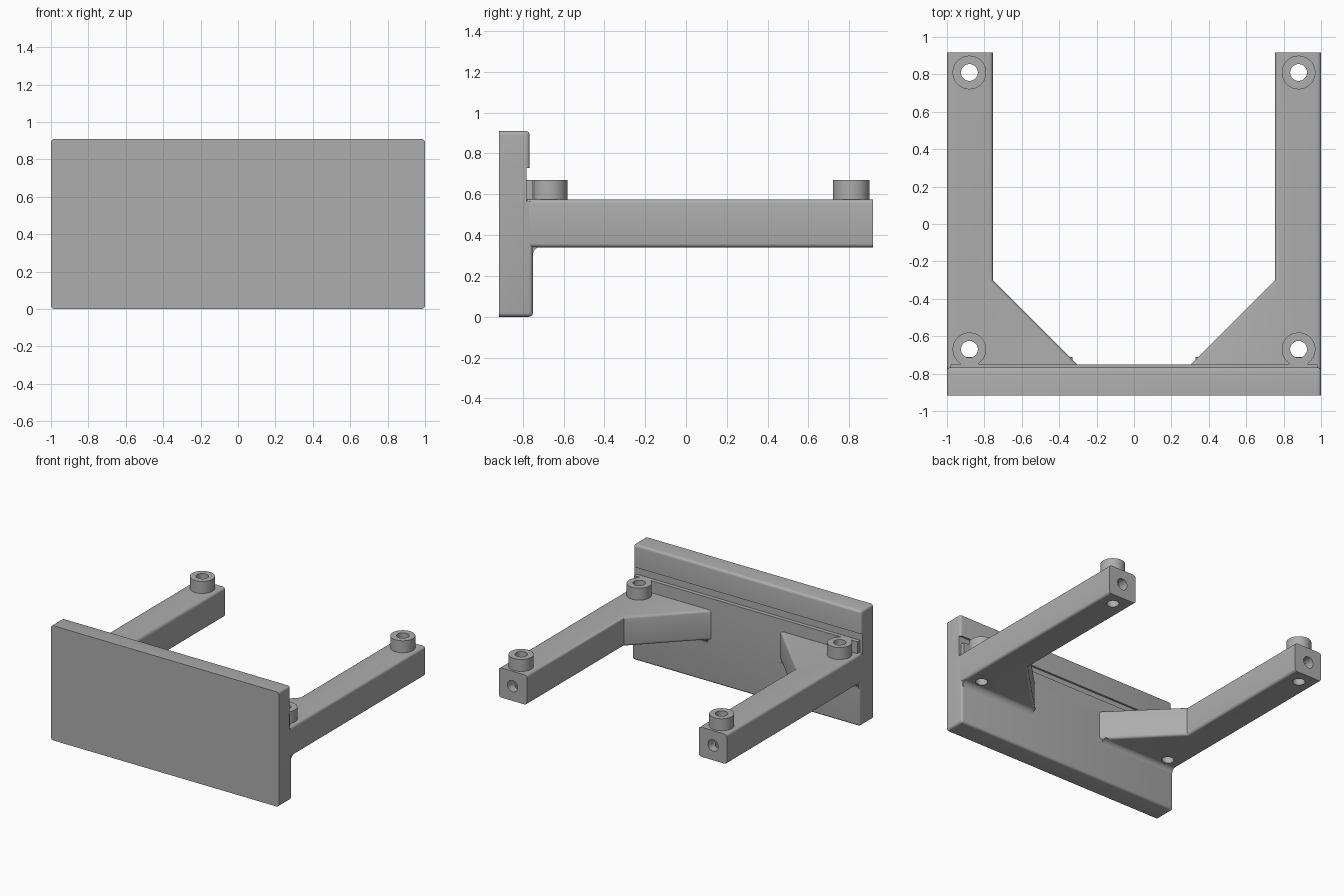
import bpy, bmesh, math
from mathutils import Vector

old = bpy.data.objects.get("Cube")
if old:
    bpy.data.objects.remove(old, do_unlink=True)

grey = bpy.data.materials.new("plain grey")
grey.use_nodes = True
GREY = (0.42, 0.42, 0.42, 1)
grey.diffuse_color = GREY
grey.node_tree.nodes["Principled BSDF"].inputs["Base Color"].default_value = GREY

BOSS_X, BOSS_YS, ARM_Z = 0.88, (-0.67, 0.81), (0.34, 0.575)
BACK = -0.75


def prism(name, pts, axis, lo, hi, rule=None, radius=0.02):
    """Extrude a 2D outline along an axis and round the edges picked by rule."""
    def place(p, h):
        return (h, p[0], p[1]) if axis == "X" else (p[0], p[1], h)
    bm = bmesh.new()
    face = bm.faces.new([bm.verts.new(place(p, lo)) for p in pts])
    ext = bmesh.ops.extrude_face_region(bm, geom=[face])
    step = Vector(place((0, 0), hi - lo))
    bmesh.ops.translate(bm, vec=step, verts=[v for v in ext["geom"] if isinstance(v, bmesh.types.BMVert)])
    bmesh.ops.recalc_face_normals(bm, faces=bm.faces)
    if rule:
        edges = [e for e in bm.edges if rule(e.verts[0].co, e.verts[1].co)]
        bmesh.ops.bevel(bm, geom=edges, offset=radius, segments=4, profile=0.5, affect="EDGES")
    me = bpy.data.meshes.new(name)
    bm.to_mesh(me)
    bm.free()
    ob = bpy.data.objects.new(name, me)
    bpy.context.collection.objects.link(ob)
    me.materials.append(grey)
    return ob


def cylinder(name, radius, depth, loc, rot=(0, 0, 0)):
    bpy.ops.mesh.primitive_cylinder_add(vertices=48, radius=radius, depth=depth, location=loc, rotation=rot)
    ob = bpy.context.object
    ob.name = name
    ob.data.materials.append(grey)
    return ob


def activate(ob):
    bpy.ops.object.select_all(action="DESELECT")
    ob.select_set(True)
    bpy.context.view_layer.objects.active = ob


def finish(ob, cutters=(), mirrored=True):
    """Drill the holes, mirror to the other side and smooth the curves."""
    activate(ob)
    bpy.ops.object.transform_apply(location=True, rotation=True, scale=True)
    for c in cutters:
        m = ob.modifiers.new("hole", "BOOLEAN")
        m.operation, m.solver, m.object = "DIFFERENCE", "EXACT", c
        bpy.ops.object.modifier_apply(modifier=m.name)
    if mirrored:
        m = ob.modifiers.new("mirror", "MIRROR")
        m.use_mirror_merge = False
        bpy.ops.object.modifier_apply(modifier=m.name)
    bpy.ops.object.shade_smooth_by_angle(angle=math.radians(35))


# Front panel: lower slab, thin core behind the groove, upper band
def rounded(a, b):
    along_x = abs(a.x - b.x) > 0.1
    y_edge = abs(a.y - b.y) > 0.1
    outer_z = min(a.z, b.z) < 0.01 or max(a.z, b.z) > 0.9
    rear = min(a.y, b.y) > -0.8
    if y_edge:
        return outer_z
    return rear and (outer_z if along_x else True)


lower = [(-0.917, 0), (BACK, 0), (BACK, 0.565), (-0.917, 0.565)]
upper = [(-0.917, 0.73), (-0.766, 0.73), (-0.766, 0.91), (-0.917, 0.91)]
core = [(-0.917, 0.565), (-0.782, 0.565), (-0.782, 0.73), (-0.917, 0.73)]
lip = [(-0.8, 0.56), (BACK, 0.56), (BACK, 0.67), (-0.8, 0.67)]
finish(prism("lower_panel", lower, "X", -1, 1, rounded), mirrored=False)
finish(prism("upper_panel", upper, "X", -1, 1, rounded), mirrored=False)
finish(prism("panel_core", core, "X", -1, 1), mirrored=False)
finish(prism("rear_lip", lip, "X", -0.98, 0.98), mirrored=False)

# Hole cutters
drills = [cylinder("drill", 0.045, 1, (BOSS_X, y, 0.5)) for y in BOSS_YS]
end_drill = cylinder("end_drill", 0.045, 0.5, (BOSS_X, 0.9, 0.457), (math.pi / 2, 0, 0))


# Side arms with diagonal gussets
def arm_edges(a, b):
    flat = abs(a.z - b.z) < 0.01
    tip = min(a.y, b.y) > 0.9
    root = max(a.y, b.y) < -0.77
    return flat and not tip and not root


outline = [(0.755, 0.917), (1, 0.917), (1, -0.78), (0.275, -0.78), (0.755, -0.3)]
arm = prism("side_arms", outline, "Z", *ARM_Z, arm_edges)
finish(arm, drills + [end_drill])

# Concave fillet where the arms meet the panel underneath
R = 0.04
z0 = ARM_Z[0] + 0.003
curve = [(BACK + R * (1 - math.sin(t)), z0 - R * (1 - math.cos(t)))
         for t in [i * math.pi / 12 for i in range(7)]]
finish(prism("arm_fillets", curve + [(BACK - 0.01, z0 - R), (BACK - 0.01, z0)], "X", 0.33, 0.99))

# Standoff bosses
for y, place, drill in zip(BOSS_YS, ("front", "rear"), drills):
    boss = cylinder(place + "_bosses", 0.09, 0.105, (BOSS_X, y, 0.6175))
    finish(boss, [drill])

# Short webs tying the front bosses to the panel
web = [(BOSS_X - 0.05, -0.78), (BOSS_X + 0.05, -0.78), (BOSS_X + 0.05, -0.73), (BOSS_X - 0.05, -0.73)]
finish(prism("boss_webs", web, "Z", 0.57, 0.669))

for c in drills + [end_drill]:
    bpy.data.objects.remove(c, do_unlink=True)
